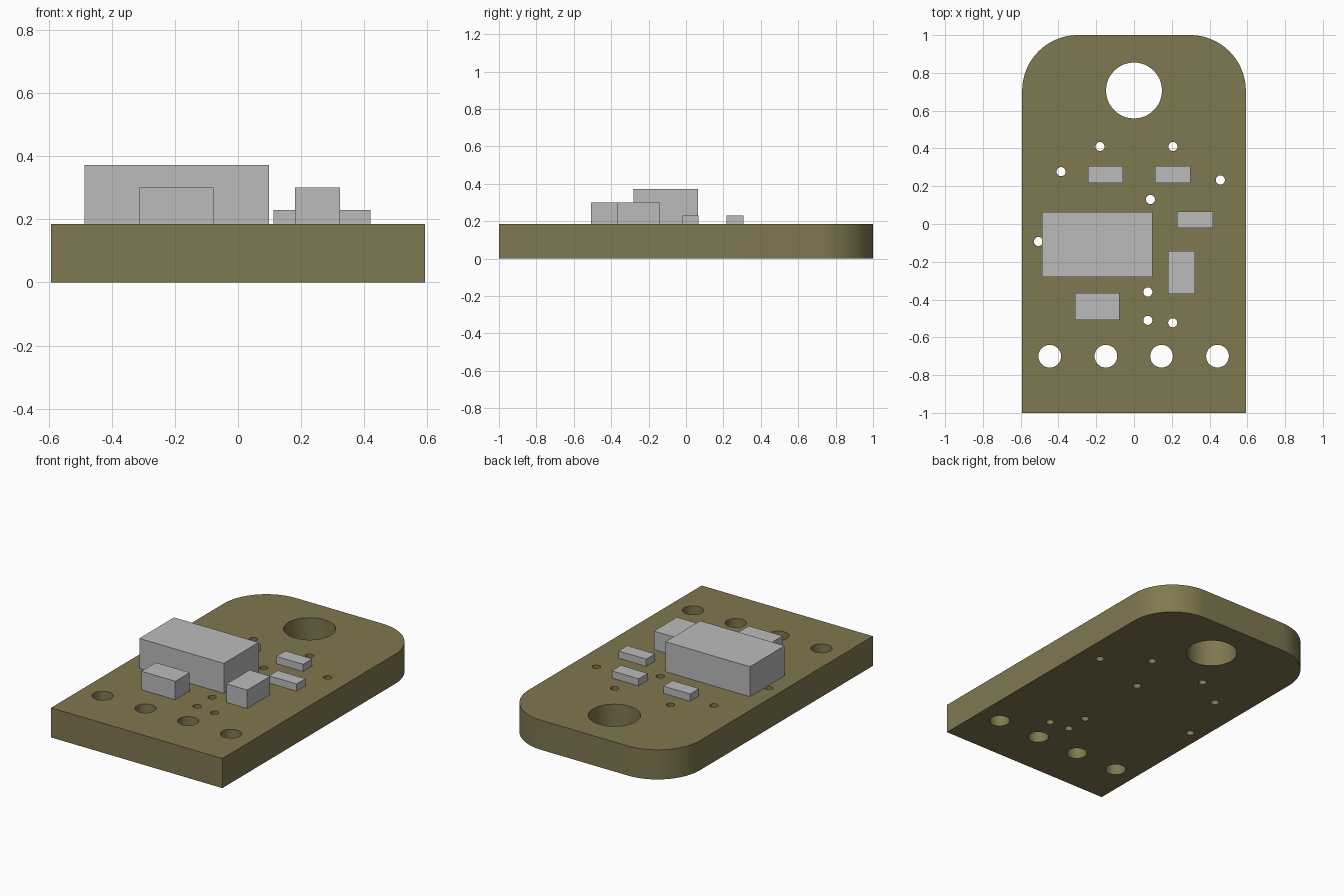
import bpy
import math

if "Cube" in bpy.data.objects:
    bpy.data.objects.remove(bpy.data.objects["Cube"])

W, L, T, R = 0.592, 1.0, 0.185, 0.295  # half width, half length, thickness, corner radius


def material(name, rgb):
    m = bpy.data.materials.new(name)
    m.use_nodes = True
    m.diffuse_color = (*rgb, 1)
    m.node_tree.nodes["Principled BSDF"].inputs["Base Color"].default_value = (*rgb, 1)
    return m


olive = material("olive board", (0.212, 0.188, 0.08))
grey = material("component grey", (0.5, 0.5, 0.5))


def arc(cx, cy, r, start, end, n):
    angles = [math.radians(start + (end - start) * i / n) for i in range(n + 1)]
    return [(cx + r * math.cos(a), cy + r * math.sin(a)) for a in angles]


def add_loop(curve, points):
    s = curve.splines.new("POLY")
    s.points.add(len(points) - 1)
    for p, (x, y) in zip(s.points, points):
        p.co = (x, y, 0, 1)
    s.use_cyclic_u = True


# Board: outline with two rounded back corners, holes as inner loops
curve = bpy.data.curves.new("board", "CURVE")
curve.dimensions = "2D"
curve.fill_mode = "BOTH"
curve.extrude = T / 2
add_loop(curve, [(-W, -L), (W, -L)]
         + arc(W - R, L - R, R, 0, 90, 24)
         + arc(R - W, L - R, R, 90, 180, 24))

pin_holes = [(x, -0.70, 0.06) for x in (-0.446, -0.149, 0.146, 0.442)]
vias = [(-0.18, 0.41), (0.206, 0.41), (-0.386, 0.277), (0.457, 0.233), (0.087, 0.13),
        (-0.506, -0.093), (0.073, -0.36), (0.073, -0.51), (0.205, -0.523)]
holes = [(0, 0.707, 0.148)] + pin_holes + [(x, y, 0.024) for x, y in vias]
for x, y, r in holes:
    add_loop(curve, arc(x, y, r, 0, 360, 48)[:-1])

board = bpy.data.objects.new("board", curve)
bpy.context.collection.objects.link(board)
board.location.z = T / 2
curve.materials.append(olive)
bpy.ops.object.select_all(action="DESELECT")
board.select_set(True)
bpy.context.view_layer.objects.active = board
bpy.ops.object.convert(target="MESH")
bpy.ops.object.shade_smooth_by_angle(angle=math.radians(30))


# Components: plain blocks standing on the board
def block(name, x0, x1, y0, y1, top):
    bpy.ops.mesh.primitive_cube_add(size=1, location=((x0 + x1) / 2, (y0 + y1) / 2, (T + top) / 2))
    o = bpy.context.object
    o.name = name
    o.scale = (x1 - x0, y1 - y0, top - T)
    bpy.ops.object.transform_apply(location=False, rotation=False, scale=True)
    o.data.materials.append(grey)


block("main_chip", -0.486, 0.098, -0.28, 0.063, 0.372)
block("front_capacitor", -0.312, -0.078, -0.508, -0.365, 0.30)
block("side_capacitor", 0.18, 0.323, -0.37, -0.143, 0.30)
block("side_resistor", 0.228, 0.419, -0.02, 0.067, 0.23)
block("back_left_resistor", 0.112, 0.298, 0.217, 0.307, 0.23)
block("back_right_resistor", -0.243, -0.058, 0.217, 0.307, 0.23)
